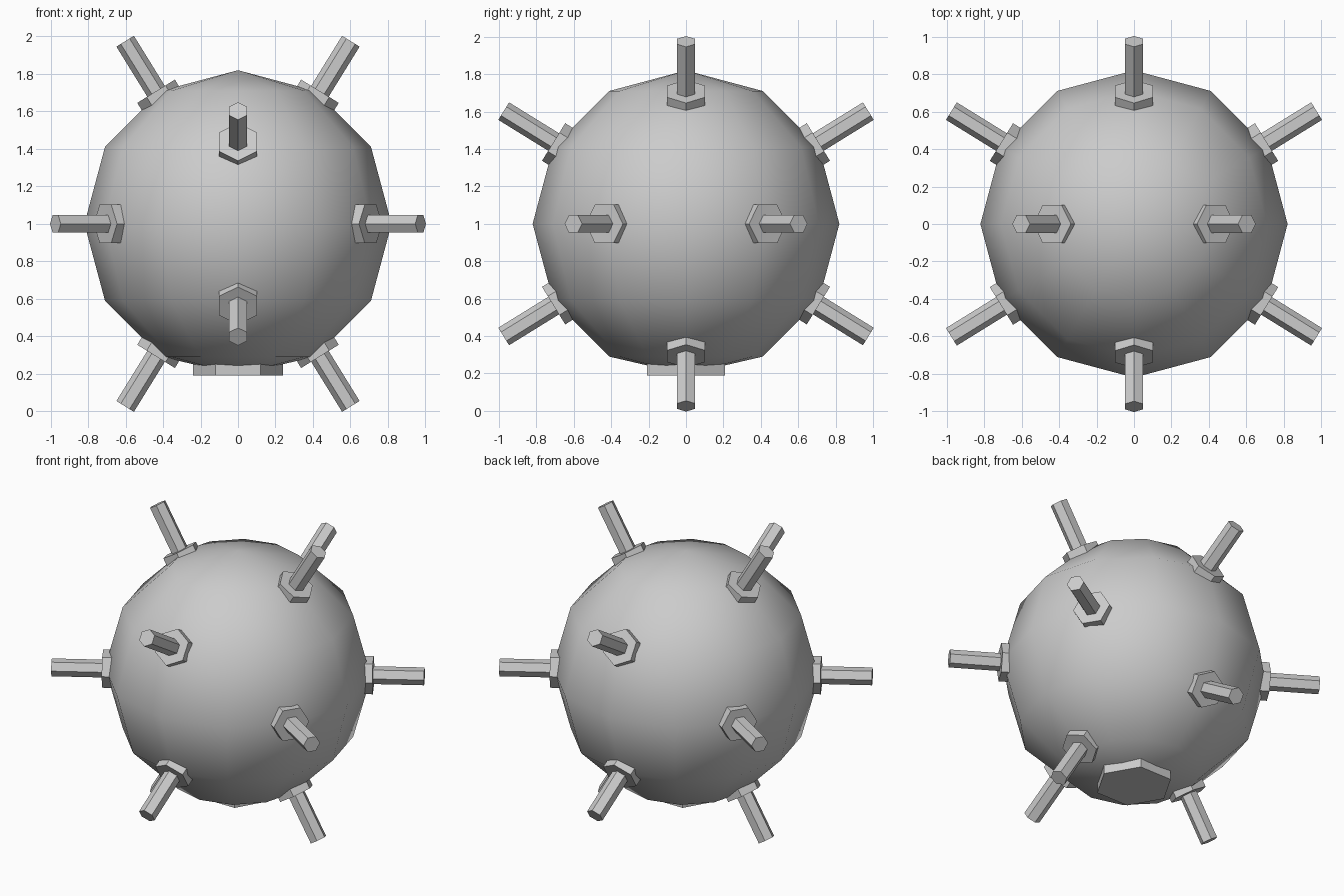
import bpy, math
from mathutils import Vector, Matrix

if "Cube" in bpy.data.objects:
    bpy.data.objects.remove(bpy.data.objects["Cube"])

CENTRE = Vector((0, 0, 1))


def hex_prism(name, direction, corner_dir, radius, start, end):
    """Six-sided prism along a direction from the centre, one corner facing corner_dir."""
    bpy.ops.mesh.primitive_cylinder_add(vertices=6, radius=radius, depth=end - start)
    ob = bpy.context.object
    ob.name = name
    n = direction.normalized()
    v = corner_dir.normalized()          # cylinder's first corner lies on local Y
    u = v.cross(n)
    rot = Matrix((u, v, n)).transposed().to_4x4()
    ob.matrix_world = Matrix.Translation(CENTRE + n * (start + end) / 2) @ rot
    return ob


# main round body: smooth low-poly globe
bpy.ops.mesh.primitive_uv_sphere_add(segments=12, ring_count=6, radius=0.82, location=CENTRE)
body = bpy.context.object
body.name = "body"
for v in body.data.vertices:             # keep the lower pole inside the base plate
    v.co.z = max(v.co.z, -0.805)
bpy.ops.object.shade_smooth()

# flat base plate underneath
hex_prism("base_plate", Vector((0, 0, -1)), Vector((1, 0, 0)), 0.24, 0.70, 0.81)

# twelve prongs with collars, in the corner directions of an icosahedron
PHI = (1 + math.sqrt(5)) / 2
count = 0
for axis in range(3):
    for a in (1, -1):
        for b in (1, -1):
            d = Vector((0, 0, 0))
            d[axis] = a * PHI
            d[(axis + 1) % 3] = b
            side = Vector((0, 0, 0))
            side[(axis + 2) % 3] = 1
            corner = side.cross(d)
            count += 1
            hex_prism(f"collar_{count}", d, corner, 0.118, 0.72, 0.832)
            hex_prism(f"prong_{count}", d, corner, 0.055, 0.75, 1.146)
